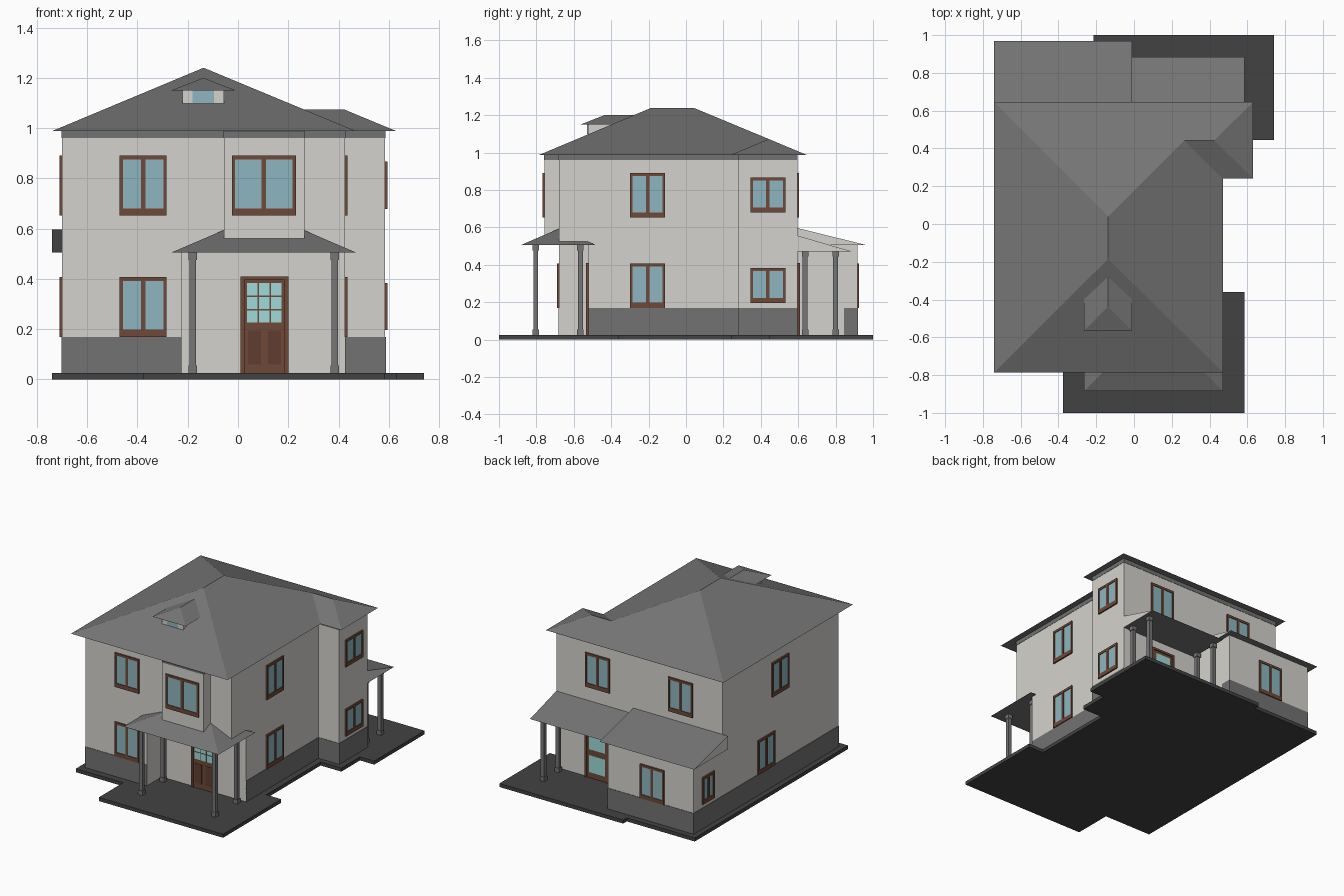
import bpy
from math import radians
from mathutils import Matrix

if "Cube" in bpy.data.objects:
    bpy.data.objects.remove(bpy.data.objects["Cube"], do_unlink=True)


def material(name, *rgb):
    m = bpy.data.materials.new(name)
    m.use_nodes = True
    m.diffuse_color = (*rgb, 1)
    node = m.node_tree.nodes["Principled BSDF"]
    node.inputs["Base Color"].default_value = (*rgb, 1)
    node.inputs["Roughness"].default_value = 0.8
    return m


WALL = material("plaster", 0.66, 0.65, 0.61)
ROOF = material("roof_grey", 0.18, 0.18, 0.18)
STONE = material("stone_grey", 0.17, 0.17, 0.17)
DARK = material("paving_dark", 0.055, 0.055, 0.055)
WOOD = material("brown_wood", 0.16, 0.065, 0.04)
PANEL = material("dark_wood", 0.12, 0.048, 0.03)
GLASS = material("window_glass", 0.27, 0.47, 0.53)
PANE = material("door_glass", 0.35, 0.7, 0.7)


def add_mesh(name, verts, faces, mats, indices=None):
    mesh = bpy.data.meshes.new(name)
    mesh.from_pydata(verts, [], faces)
    for m in mats:
        mesh.materials.append(m)
    if indices:
        mesh.polygons.foreach_set("material_index", indices)
    mesh.update()
    obj = bpy.data.objects.new(name, mesh)
    bpy.context.collection.objects.link(obj)
    return obj


BOX = [(0, 1, 3, 2), (4, 6, 7, 5), (0, 4, 5, 1), (2, 3, 7, 6), (0, 2, 6, 4), (1, 5, 7, 3)]


def boxes(name, parts):
    """One object from parts: (x range, y range, z range, material)."""
    verts, faces, mats, indices = [], [], [], []
    for xs, ys, zs, mat in parts:
        n = len(verts)
        verts += [(x, y, z) for x in xs for y in ys for z in zs]
        faces += [tuple(n + i for i in f) for f in BOX]
        if mat not in mats:
            mats.append(mat)
        indices += [mats.index(mat)] * 6
    return add_mesh(name, verts, faces, mats, indices)


def prism(name, outline, z0, z1, mat):
    n = len(outline)
    verts = [(x, y, z) for z in (z0, z1) for x, y in outline]
    sides = [(i, (i + 1) % n, (i + 1) % n + n, i + n) for i in range(n)]
    return add_mesh(name, verts, [tuple(reversed(range(n))), tuple(range(n, 2 * n))] + sides, [mat])


def hip_roof(name, x0, x1, y0, y1, z, top, along_x):
    h = (y1 - y0) / 2 if along_x else (x1 - x0) / 2
    if along_x:
        ridge = [(x0 + h, y0 + h, top), (x1 - h, y0 + h, top)]
        faces = [(0, 1, 5, 4), (1, 2, 5), (2, 3, 4, 5), (3, 0, 4)]
    else:
        ridge = [(x0 + h, y0 + h, top), (x0 + h, y1 - h, top)]
        faces = [(0, 1, 4), (1, 2, 5, 4), (2, 3, 5), (3, 0, 4, 5)]
    base = [(x0, y0, z), (x1, y0, z), (x1, y1, z), (x0, y1, z)]
    add_mesh(name, base + ridge, faces + [(3, 2, 1, 0)], [ROOF])


# Paving slab
prism("base_slab", [(-0.74, -0.73), (-0.375, -0.73), (-0.375, -1), (0.585, -1), (0.585, -0.36),
                    (0.47, -0.36), (0.47, 0.24), (0.63, 0.24), (0.63, 0.445), (0.74, 0.445),
                    (0.74, 1), (-0.215, 1), (-0.215, 0.96), (-0.74, 0.96)], 0, 0.025, DARK)

# Walls, with a frieze band under the main eaves
LEFT, RIGHT, FRONT, BACK = -0.70, 0.425, -0.68, 0.595
RECESS, BUMP, ROOM = -0.52, 0.585, 0.916
G, E = 0.02, 0.988
walls = {
    "main_walls": ((LEFT, RIGHT), (RECESS, BACK), (G, E)),
    "front_left_walls": ((LEFT, -0.225), (FRONT, RECESS), (G, E)),
    "upper_front_walls": ((-0.225, RIGHT), (FRONT, RECESS), (0.515, E)),
    "bay_walls": ((-0.055, 0.265), (-0.757, FRONT), (0.555, E)),
    "side_wing_walls": ((RIGHT, BUMP), (0.28, BACK), (G, E)),
}
for name, (xs, ys, zs) in walls.items():
    boxes(name, [(xs, ys, zs, WALL)])
    t = 0.002
    boxes(name.replace("walls", "frieze"),
          [((xs[0] - t, xs[1] + t), (ys[0] - t, ys[1] + t), (0.96, E), STONE)])
boxes("back_room_walls", [((LEFT, -0.04), (BACK, ROOM), (G, 0.51), WALL)])

# Stone plinth strips on the outer walls
t, z = 0.003, (G, 0.17)
boxes("stone_plinth", [
    ((LEFT - t, -0.225), (FRONT - t, FRONT + t), z, STONE),
    ((LEFT - t, LEFT + t), (FRONT, ROOM), z, STONE),
    ((LEFT - t, -0.04 + t), (ROOM - t, ROOM + t), z, STONE),
    ((-0.04 - t, -0.04 + t), (0.845, ROOM), z, STONE),
    ((RIGHT - t, RIGHT + t), (RECESS, 0.28), z, STONE),
    ((RIGHT, BUMP + t), (0.28 - t, 0.28 + t), z, STONE),
    ((BUMP - t, BUMP + t), (0.28, BACK), z, STONE)])

# Main hipped roof with the side wing's hip running into it
EAVE = 0.988
eaves = [(-0.74, -0.785), (0.47, -0.785), (0.47, 0.24), (0.63, 0.24), (0.63, 0.645), (-0.74, 0.645)]
ridges = [(-0.137, -0.185, 1.24), (-0.137, 0.04, 1.24), (0.265, 0.442, 1.073), (0.425, 0.442, 1.073)]
add_mesh("main_roof", [(x, y, EAVE) for x, y in eaves] + ridges,
         [(0, 1, 6), (1, 2, 8, 7, 6), (2, 3, 9, 8), (3, 4, 9), (4, 5, 7, 8, 9), (5, 0, 6, 7),
          (5, 4, 3, 2, 1, 0)], [ROOF])

# Dormer and front porch roof
boxes("dormer", [((-0.22, -0.055), (-0.525, -0.3), (1.08, 1.152), WALL),
                 ((-0.18, -0.095), (-0.528, -0.5), (1.1, 1.15), GLASS)])
hip_roof("dormer_roof", -0.265, -0.01, -0.565, -0.15, 1.15, 1.2, False)
hip_roof("front_porch_roof", -0.265, 0.47, -0.885, -0.48, 0.505, 0.592, True)


def shed_roof(name, x0, x1, y1, low, high):
    verts = [(x, y, z) for x in (x0, x1) for y, z in ((BACK, low), (y1, low), (BACK, high))]
    add_mesh(name, verts, [(1, 4, 5, 2), (0, 1, 2), (3, 5, 4), (0, 2, 5, 3), (0, 3, 4, 1)],
             [ROOF, WALL, DARK], [0, 1, 1, 2, 0])


shed_roof("back_room_roof", -0.74, -0.01, 0.968, 0.505, 0.597)
shed_roof("back_porch_roof", -0.01, 0.585, 0.885, 0.472, 0.557)


# Porch posts
def post(name, x, y, top):
    def block(r, a, b):
        return ((x - r, x + r), (y - r, y + r), (a, b), ROOF)
    boxes(name, [block(0.013, G, top), block(0.017, G, 0.055), block(0.017, top - 0.03, top)])


for side, fx, bx in (("left", 0.385, 0.54), ("right", -0.18, 0.0)):
    for row, fy, by in (("outer", -0.803, 0.80), ("inner", -0.565, 0.637)):
        post(f"front_post_{side}_{row}", fx, fy, 0.506)
        post(f"back_post_{side}_{row}", bx, by, 0.474)


# Windows and doors are built facing the front, then turned onto their wall
TURN = {"front": 0, "left": 90, "back": 180, "right": -90}


def place(obj, facing, x, y, z):
    obj.matrix_world = Matrix.Translation((x, y, z)) @ Matrix.Rotation(radians(TURN[facing]), 4, "Z")


def window(name, facing, x, y, z, w=0.187, h=0.238):
    r, s, d = w / 2, 0.013, (-0.01, 0.004)
    parts = [((-r, r), d, (0, 0.028), WOOD), ((-r, r), d, (h - 0.016, h), WOOD),
             ((-r + s, r - s), (-0.005, 0.004), (0.028, h - 0.016), GLASS)]
    for a, b in ((-r, s - r), (-0.009, 0.009), (r - s, r)):
        parts.append(((a, b), d, (0.028, h - 0.016), WOOD))
    place(boxes(name, parts), facing, x, y, z)


LOW, HIGH = 0.17, 0.653
for level, z in (("lower", LOW), ("upper", HIGH)):
    window(f"front_window_{level}", "front", -0.377, FRONT, z)
    window(f"left_window_{level}", "left", RIGHT, -0.205, z)
    window(f"wing_window_{level}", "left", BUMP, 0.438, z + 0.026, h=0.188)
window("bay_window", "front", 0.103, -0.757, HIGH, w=0.255)
window("right_window_lower", "right", LEFT, 0.12, LOW)
window("right_window_upper", "right", LEFT, -0.035, HIGH)
window("back_window_left", "back", 0.263, BACK, HIGH)
window("back_window_right", "back", -0.377, BACK, HIGH)
window("back_room_window", "back", -0.383, ROOM, LOW)
window("back_room_side_window", "right", LEFT, 0.76, 0.196, w=0.13, h=0.188)

# Front door: nine small panes over two panels
H = 0.385
leaf = [((-0.095, 0.095), (-0.008, 0.004), (0, H), WOOD)]
frame = [((-0.095, -0.08), (-0.014, 0), (0, H), WOOD), ((0.08, 0.095), (-0.014, 0), (0, H), WOOD),
         ((-0.095, 0.095), (-0.014, 0), (H - 0.015, H), WOOD)]
panes = [((c * 0.048 - 0.021, c * 0.048 + 0.021), (-0.011, 0), (r * 0.054 + 0.202, r * 0.054 + 0.25), PANE)
         for c in (-1, 0, 1) for r in range(3)]
panels = [((c - 0.026, c + 0.026), (-0.011, 0), (0.035, 0.17), PANEL) for c in (-0.04, 0.04)]
place(boxes("front_door", leaf + frame + panes + panels), "front", 0.105, RECESS, 0.025)

# Back door: two large panes
glass = [((-0.06, 0.06), (-0.011, 0), zs, PANE) for zs in ((0.04, 0.16), (0.2, 0.35))]
place(boxes("back_door", leaf + frame + glass), "back", 0.263, BACK, 0.025)
